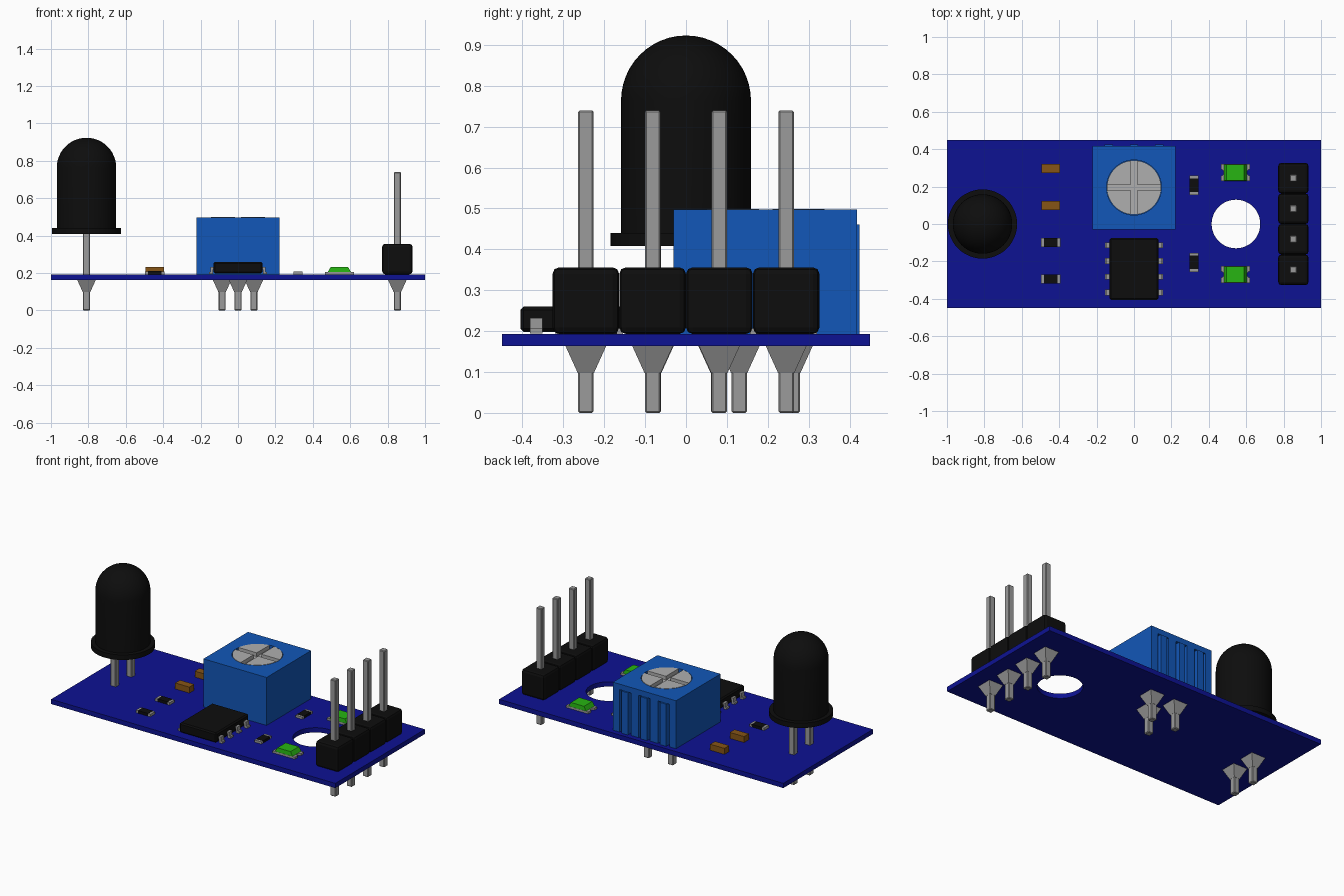
import bpy, bmesh, math
from mathutils import Matrix, Vector

if "Cube" in bpy.data.objects:
    bpy.data.objects.remove(bpy.data.objects["Cube"])


def material(name, rgb):
    m = bpy.data.materials.new(name)
    m.diffuse_color = (*rgb, 1)
    m.use_nodes = True
    m.node_tree.nodes["Principled BSDF"].inputs["Base Color"].default_value = m.diffuse_color
    return m


NAVY = material("board_blue", (0.004, 0.006, 0.29))
BLUE = material("housing_blue", (0.006, 0.095, 0.48))
BLACK = material("black_plastic", (0.004, 0.004, 0.004))
METAL = material("metal", (0.33, 0.33, 0.33))
PALE = material("screw_metal", (0.43, 0.43, 0.43))
GREEN = material("green_lens", (0.02, 0.46, 0.006))
BROWN = material("brown_ceramic", (0.24, 0.09, 0.008))


def finish(bm, name, mat):
    bmesh.ops.recalc_face_normals(bm, faces=bm.faces)
    mesh = bpy.data.meshes.new(name)
    bm.to_mesh(mesh)
    bm.free()
    ob = bpy.data.objects.new(name, mesh)
    bpy.context.collection.objects.link(ob)
    if mat:
        mesh.materials.append(mat)
    return ob


def box(name, x, y, z, mat=None, bevel=0, segments=1, top=(1, 1)):
    """Box from (min, max) ranges; top scales the upper face in x and y."""
    bm = bmesh.new()
    bmesh.ops.create_cube(bm, size=1)
    c = Vector((sum(x) / 2, sum(y) / 2, sum(z) / 2))
    for v in bm.verts:
        sx, sy = top if v.co.z > 0 else (1, 1)
        v.co = c + Vector((v.co.x * (x[1] - x[0]) * sx,
                           v.co.y * (y[1] - y[0]) * sy,
                           v.co.z * (z[1] - z[0])))
    if bevel:
        bmesh.ops.bevel(bm, geom=bm.edges[:], offset=bevel, segments=segments,
                        profile=0.5, affect='EDGES')
    return finish(bm, name, mat)


def block(name, cx, cy, hx, hy, z, mat=None, **kw):
    return box(name, (cx - hx, cx + hx), (cy - hy, cy + hy), z, mat, **kw)


def cylinder(name, cx, cy, r, z, mat=None, sides=48):
    bm = bmesh.new()
    bmesh.ops.create_cone(bm, cap_ends=True, segments=sides, radius1=r, radius2=r,
                          depth=z[1] - z[0],
                          matrix=Matrix.Translation((cx, cy, sum(z) / 2)))
    return finish(bm, name, mat)


def smooth(ob, angle=35):
    bpy.ops.object.select_all(action='DESELECT')
    ob.select_set(True)
    bpy.context.view_layer.objects.active = ob
    bpy.ops.object.shade_smooth_by_angle(angle=math.radians(angle))


def cut(ob, *cutters):
    bpy.context.view_layer.objects.active = ob
    for c in cutters:
        c.hide_render = True
        mod = ob.modifiers.new("cut", 'BOOLEAN')
        mod.object, mod.operation, mod.solver = c, 'DIFFERENCE', 'EXACT'
        bpy.ops.object.modifier_apply(modifier=mod.name)
        bpy.data.objects.remove(c)


def pin(name, cx, cy, top):
    """Square pin through the board with a flared solder joint underneath."""
    block(name, cx, cy, 0.019, 0.019, (0.002, top), METAL, bevel=0.004)
    block(name + "_solder", cx, cy, 0.02, 0.02, (0.1, 0.166), METAL, top=(2.5, 2.5))


# Circuit board with mounting hole
board = box("circuit_board", (-1, 1), (-0.45, 0.45), (0.165, 0.195), NAVY)
cut(board, cylinder("hole_cutter", 0.545, 0, 0.13, (0.1, 0.3)))
smooth(board)

# Pin header
for i in range(4):
    y = (i - 1.5) * 0.1633
    block(f"header_block_{i}", 0.852, y, 0.081, 0.0815, (0.195, 0.358), BLACK,
          bevel=0.016, segments=2)
    pin(f"header_pin_{i}", 0.852, y, 0.742)

# Domed sensor: revolved profile with flange, and two legs
profile = [(0, 0.41), (0.185, 0.41), (0.185, 0.442), (0.159, 0.442)]
profile += [(0.159 * math.cos(a), 0.765 + 0.16 * math.sin(a))
            for a in (math.pi / 2 * k / 12 for k in range(13))]
bm = bmesh.new()
vs = [bm.verts.new((r, 0, z)) for r, z in profile]
es = [bm.edges.new(p) for p in zip(vs, vs[1:])]
bmesh.ops.spin(bm, geom=vs + es, cent=(0, 0, 0), axis=(0, 0, 1),
               angle=math.tau, steps=48)
bmesh.ops.remove_doubles(bm, verts=bm.verts[:], dist=0.0005)
bmesh.ops.translate(bm, verts=bm.verts[:], vec=(-0.81, 0, 0))
smooth(finish(bm, "sensor_dome", BLACK))
for s in (-1, 1):
    pin(f"sensor_leg_{s}", -0.81, s * 0.08, 0.42)

# Trimmer housing: screw recess on top, three slots at the back
PY = 0.195
housing = box("trimmer_housing", (-0.222, 0.222), (-0.03, 0.418), (0.195, 0.5), BLUE)
cut(housing, cylinder("recess_cutter", 0, PY, 0.147, (0.465, 0.6)),
    *[block("slot_cutter", x, 0.42, 0.04, 0.035, (0.1, 0.465)) for x in (-0.135, 0, 0.135)])
for i, x in enumerate((-0.135, 0, 0.135)):
    block(f"trimmer_rib_{i}", x, 0.402, 0.022, 0.022, (0.195, 0.463), BLUE)

# Trimmer screw with a cross slot
screw = cylinder("trimmer_screw", 0, PY, 0.145, (0.46, 0.501), PALE)
cut(screw, block("cross_cutter_x", 0, PY, 0.2, 0.016, (0.477, 0.6)),
    block("cross_cutter_y", 0, PY, 0.016, 0.2, (0.477, 0.6)))
for i, (x, y) in enumerate([(-0.085, 0.26), (0, 0.13), (0.085, 0.26)]):
    pin(f"trimmer_pin_{i}", x, y, 0.22)

# Eight-lead chip
block("chip_body", 0, -0.24, 0.13, 0.165, (0.2, 0.262), BLACK, bevel=0.008)
for s in (-1, 1):
    for i in range(4):
        y = -0.24 + (i - 1.5) * 0.084
        for part, a, b, z in (("shoulder", 0.12, 0.142, (0.222, 0.234)),
                              ("foot", 0.134, 0.156, (0.196, 0.208)),
                              ("shin", 0.134, 0.146, (0.198, 0.234))):
            box(f"chip_lead_{part}_{s}_{i}", sorted((s * a, s * b)),
                (y - 0.015, y + 0.015), z, METAL)


def chip_part(name, cx, cy, top, mat, along_y=False):
    """Small surface-mount part: coloured middle and metal end caps."""
    def piece(n, off, hl, hw, z, m):
        if along_y:
            block(n, cx, cy + off, hw, hl, z, m)
        else:
            block(n, cx + off, cy, hl, hw, z, m)
    piece(name, 0, 0.036, 0.024, (0.195, top), mat)
    for s in (-1, 1):
        piece(f"{name}_cap_{s}", s * 0.043, 0.008, 0.024, (0.195, top - 0.001), METAL)


# Capacitors and resistors
for i, y in enumerate((0.297, 0.1)):
    block(f"capacitor_{i}", -0.445, y, 0.05, 0.024, (0.195, 0.233), BROWN)
for i, y in enumerate((-0.1, -0.295)):
    chip_part(f"resistor_left_{i}", -0.445, y, 0.212, BLACK)
for i, y in enumerate((0.207, -0.205)):
    chip_part(f"resistor_right_{i}", 0.32, y, 0.21, BLACK, along_y=True)

# Green indicator lamps, with notched metal bases
for i, y in enumerate((0.275, -0.27)):
    base = block(f"indicator_base_{i}", 0.542, y, 0.078, 0.045, (0.195, 0.208), METAL)
    cut(base, *[cylinder("notch_cutter", 0.542 + s * 0.08, y, 0.018, (0.19, 0.22), sides=16)
                for s in (-1, 1)])
    block(f"indicator_lens_{i}", 0.542, y, 0.062, 0.044, (0.207, 0.234), GREEN, top=(0.75, 0.95))

# Settle the lowest pin tips on the ground
for ob in bpy.data.objects:
    ob.location.z -= 0.002
